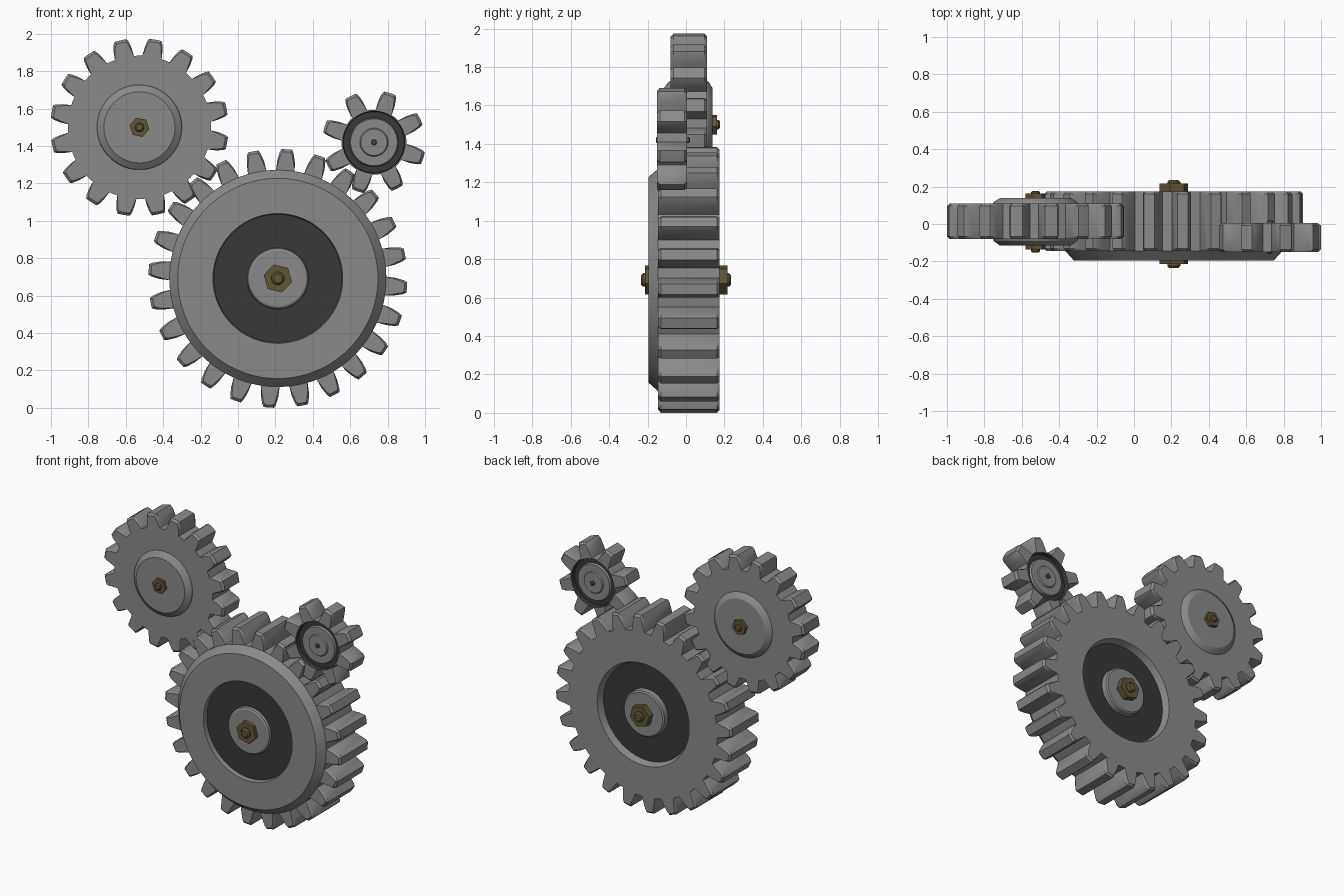
import bpy, bmesh, math
from math import sin, cos, asin, pi, radians

if "Cube" in bpy.data.objects:
    bpy.data.objects.remove(bpy.data.objects["Cube"])


def material(name, rgb):
    m = bpy.data.materials.new(name)
    m.diffuse_color = (*rgb, 1)
    m.use_nodes = True
    m.node_tree.nodes["Principled BSDF"].inputs["Base Color"].default_value = m.diffuse_color
    return m


STEEL = material("steel_grey", (0.25, 0.255, 0.25))
DARK = material("dark_grey", (0.04, 0.04, 0.04))
BRASS = material("dark_brass", (0.115, 0.092, 0.035))


def outline(teeth, phase, root, tip, widths, inset=0.0):
    """Gear outline as (angle, radius) pairs; widths are half widths from root to tip."""
    h = tip - root
    radii = [root, root + h * 0.45, root + h * 0.85, tip]
    radii = [r - inset * (i / 3) for i, r in enumerate(radii)]
    flank = [(asin((w - inset * 0.5 * (i > 0)) / r), r)
             for i, (w, r) in enumerate(zip(widths, radii))]
    pts = []
    for t in range(teeth):
        a0 = radians(phase) + 2 * pi * t / teeth
        pts += [(a0 - a, r) for a, r in flank]
        pts.append((a0, radii[3]))
        pts += [(a0 + a, r) for a, r in reversed(flank)]
        pts.append((a0 + pi / teeth, root))
    return pts


def loft(name, cx, cz, rings, mats):
    """Skin rings of (points, y, material index) and cap both ends."""
    bm = bmesh.new()
    rows = [[bm.verts.new((cx + r * cos(a), y, cz + r * sin(a))) for a, r in pts]
            for pts, y, _ in rings]
    n = len(rows[0])
    for k in range(len(rows) - 1):
        for i in range(n):
            j = (i + 1) % n
            f = bm.faces.new((rows[k][i], rows[k][j], rows[k + 1][j], rows[k + 1][i]))
            f.material_index = rings[k + 1][2]
    bm.faces.new(rows[0])
    bm.faces.new(rows[-1])
    bmesh.ops.recalc_face_normals(bm, faces=bm.faces)
    for f in bm.faces:
        f.smooth = True
    me = bpy.data.meshes.new(name)
    bm.to_mesh(me)
    bm.free()
    for m in mats:
        me.materials.append(m)
    me.set_sharp_from_angle(angle=radians(30))
    ob = bpy.data.objects.new(name, me)
    bpy.context.collection.objects.link(ob)
    return ob


def gear(name, cx, cz, teeth, phase, root, tip, widths, y0, y1, front, back, bevel=0.014):
    """front/back: lathe steps (radius, y, material of the step) from the rim inwards."""
    full = outline(teeth, phase, root, tip, widths)
    small = outline(teeth, phase, root, tip, widths, bevel)

    def circle(r):
        return [(a, r) for a, _ in full]
    rings = []
    # each face band takes the material of its inner step
    fr = [(circle(r), y, m) for r, y, m in front]
    for k in range(len(fr) - 1, -1, -1):
        m = fr[k + 1][2] if k + 1 < len(fr) else 0
        rings.append((fr[k][0], fr[k][1], m))
    rings += [(small, y0, 0), (full, y0 + bevel, 0), (full, y1 - bevel, 0), (small, y1, 0)]
    rings += [(circle(r), y, m) for r, y, m in back]
    return loft(name, cx, cz, rings, [STEEL, DARK])


def prism(name, cx, cz, steps, sides, phase=0.0):
    rings = [([(radians(phase) + 2 * pi * i / sides, r) for i in range(sides)], y, 0)
             for r, y in steps]
    return loft(name, cx, cz, rings, [BRASS])


def bolt(name, cx, cz, r, nut_r, phase, y0, y1, n0, n1, seat0, seat1):
    """Axle bolt with a hexagonal nut at each end."""
    c = r * 0.3
    prism(name + "_bolt", cx, cz, [(r - c, y0), (r, y0 + c), (r, y1 - c), (r - c, y1)], 20)
    for side, a, b in (("front", n0, seat0), ("back", n1, seat1)):
        prism(f"{name}_{side}_nut", cx, cz, [(nut_r, a), (nut_r, b)], 6, phase)


# large gear with recessed dark rings on both sides
LX, LZ = 0.213, 0.692
gear("large_gear", LX, LZ, 24, 86, 0.58, 0.692, (0.05, 0.047, 0.037, 0.028), -0.145, 0.175,
     [(0.579, -0.145, 0), (0.535, -0.195, 0), (0.347, -0.195, 0), (0.342, -0.165, 0),
      (0.164, -0.165, 1), (0.16, -0.182, 0), (0.15, -0.188, 0)],
     [(0.36, 0.175, 0), (0.342, 0.13, 0), (0.164, 0.13, 1), (0.16, 0.165, 0), (0.15, 0.172, 0)])
bolt("large_gear", LX, LZ, 0.035, 0.078, 46, -0.234, 0.234, -0.214, 0.216, -0.18, 0.16)

# medium gear with a raised disc on both sides
MX, MZ = -0.527, 1.5
gear("medium_gear", MX, MZ, 16, 91 + 11.25, 0.383, 0.476, (0.052, 0.049, 0.041, 0.033),
     -0.08, 0.11,
     [(0.227, -0.08, 0), (0.222, -0.092, 0), (0.19, -0.115, 0)],
     [(0.227, 0.11, 0), (0.222, 0.118, 0), (0.19, 0.138, 0)])
bolt("medium_gear", MX, MZ, 0.024, 0.054, 49, -0.152, 0.177, -0.135, 0.162, -0.11, 0.13)

# small gear with narrow dark rings and a stepped hub
SX, SZ = 0.727, 1.42
gear("small_gear", SX, SZ, 8, 27, 0.174, 0.277, (0.045, 0.046, 0.04, 0.032), -0.15, 0.005,
     [(0.167, -0.15, 0), (0.163, -0.122, 1), (0.13, -0.122, 1), (0.125, -0.138, 0),
      (0.076, -0.138, 0), (0.07, -0.146, 0)],
     [(0.167, 0.005, 0), (0.163, -0.023, 1), (0.13, -0.023, 1), (0.125, -0.007, 0),
      (0.076, -0.007, 0), (0.07, 0.001, 0)])
prism("small_gear_pin", SX, SZ, [(0.01, -0.157), (0.015, -0.153), (0.015, 0.015), (0.01, 0.02)], 16)
